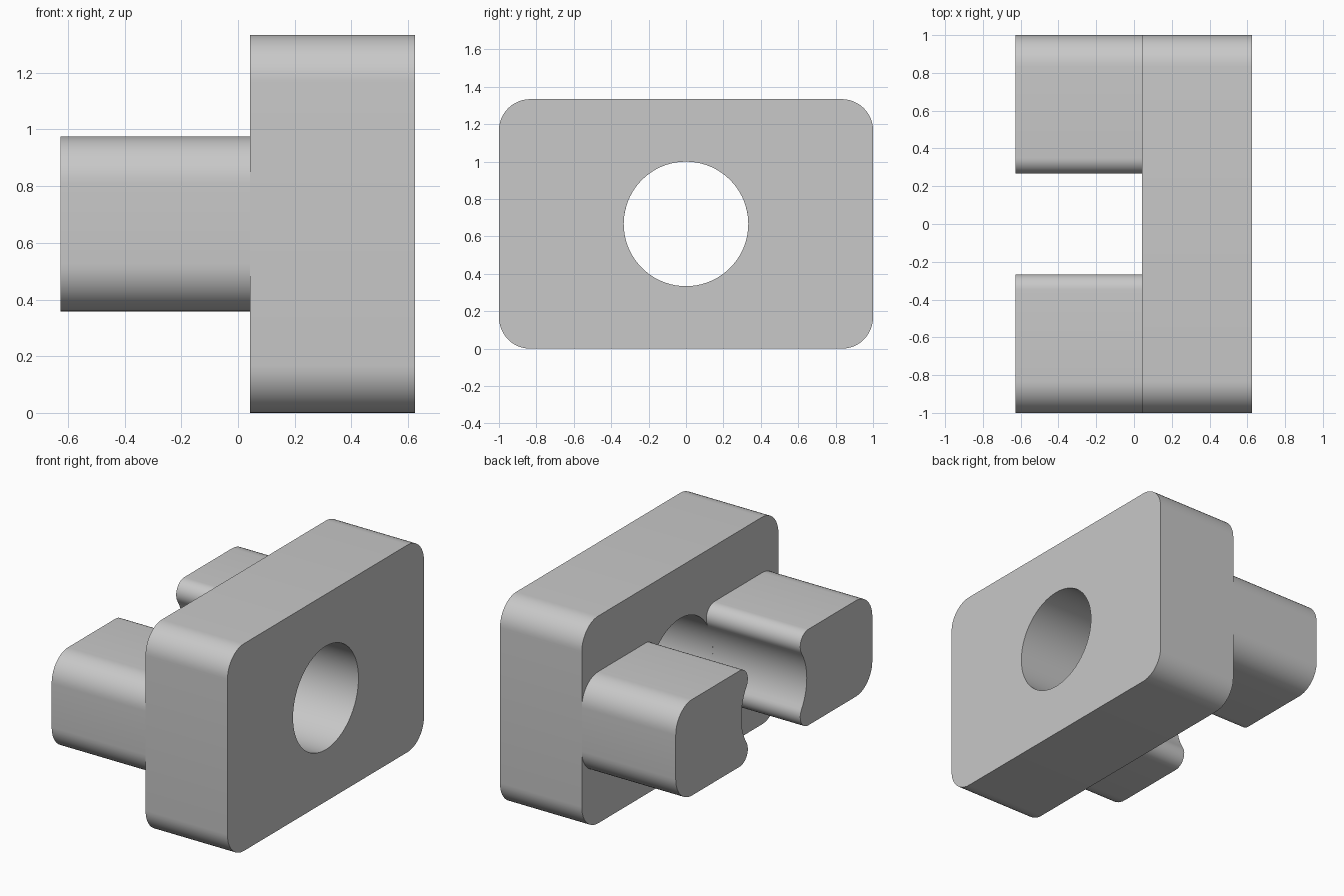
import bpy
import bmesh
import math

cube = bpy.data.objects.get("Cube")
if cube:
    bpy.data.objects.remove(cube, do_unlink=True)

# Main dimensions
MID_Z = 0.667
BACK, JOIN, FACE = -0.627, 0.042, 0.625
HALF_Y, HALF_Z = 1.0, 0.667
PRONG_HALF_Z = 0.309
BORE, CORNER, LIP = 0.333, 0.167, 0.083

grey = bpy.data.materials.new("plain grey")
grey.use_nodes = True
colour = (0.58, 0.58, 0.58, 1)
grey.diffuse_color = colour
grey.node_tree.nodes["Principled BSDF"].inputs["Base Color"].default_value = colour


def arc(cy, cz, r, start, end, steps=12):
    """Points of an arc in the y-z plane, angles in degrees."""
    angles = [math.radians(start + (end - start) * i / steps) for i in range(steps + 1)]
    return [(cy + r * math.cos(a), cz + r * math.sin(a)) for a in angles]


def extrude_x(name, loops, x0, x1, cap_start=True):
    """Extrude closed y-z loops along x; later loops are holes."""
    bm = bmesh.new()
    caps = ([], [])
    for loop in loops:
        rings = [[bm.verts.new((x, y, z + MID_Z)) for y, z in loop] for x in (x0, x1)]
        n = len(loop)
        for i in range(n):
            j = (i + 1) % n
            bm.faces.new((rings[0][i], rings[0][j], rings[1][j], rings[1][i]))
        for ring, edges in zip(rings, caps):
            edges.extend(bm.edges.get((ring[i], ring[(i + 1) % n])) for i in range(n))
    for edges, wanted in zip(caps, (True, cap_start)):
        if wanted:
            bmesh.ops.triangle_fill(bm, edges=edges, use_beauty=True)
    bmesh.ops.recalc_face_normals(bm, faces=bm.faces)
    mesh = bpy.data.meshes.new(name)
    bm.to_mesh(mesh)
    bm.free()
    mesh.materials.append(grey)
    obj = bpy.data.objects.new(name, mesh)
    bpy.context.collection.objects.link(obj)
    bpy.ops.object.select_all(action='DESELECT')
    obj.select_set(True)
    bpy.context.view_layer.objects.active = obj
    bpy.ops.object.shade_smooth_by_angle(angle=math.radians(30))
    return obj


# Rounded plate with a round through-hole
cy, cz = HALF_Y - CORNER, HALF_Z - CORNER
outline = (arc(cy, cz, CORNER, 0, 90) + arc(-cy, cz, CORNER, 90, 180)
           + arc(-cy, -cz, CORNER, 180, 270) + arc(cy, -cz, CORNER, 270, 360))
hole = arc(0, 0, BORE, 0, 360, 72)[:-1]
extrude_x("plate", [outline, hole], JOIN, FACE)

# Prong section: rounded outer corners, scooped inner side with rounded lips
oz = PRONG_HALF_Z - CORNER
lz = PRONG_HALF_Z - LIP
ly = math.sqrt((BORE + LIP) ** 2 - lz ** 2)
tilt = math.degrees(math.atan2(lz, ly))
section = (arc(cy, -oz, CORNER, -90, 0) + arc(cy, oz, CORNER, 0, 90)
           + arc(ly, lz, LIP, 90, 180 + tilt)
           + arc(0, 0, BORE, tilt, -tilt, 16)[1:-1]
           + arc(ly, -lz, LIP, 180 - tilt, 270))

# Pair of prongs, mirrored across the middle and left open where they meet the plate
for name, side in (("back_prong", 1), ("front_prong", -1)):
    extrude_x(name, [[(side * y, z) for y, z in section]], BACK, JOIN, cap_start=False)
